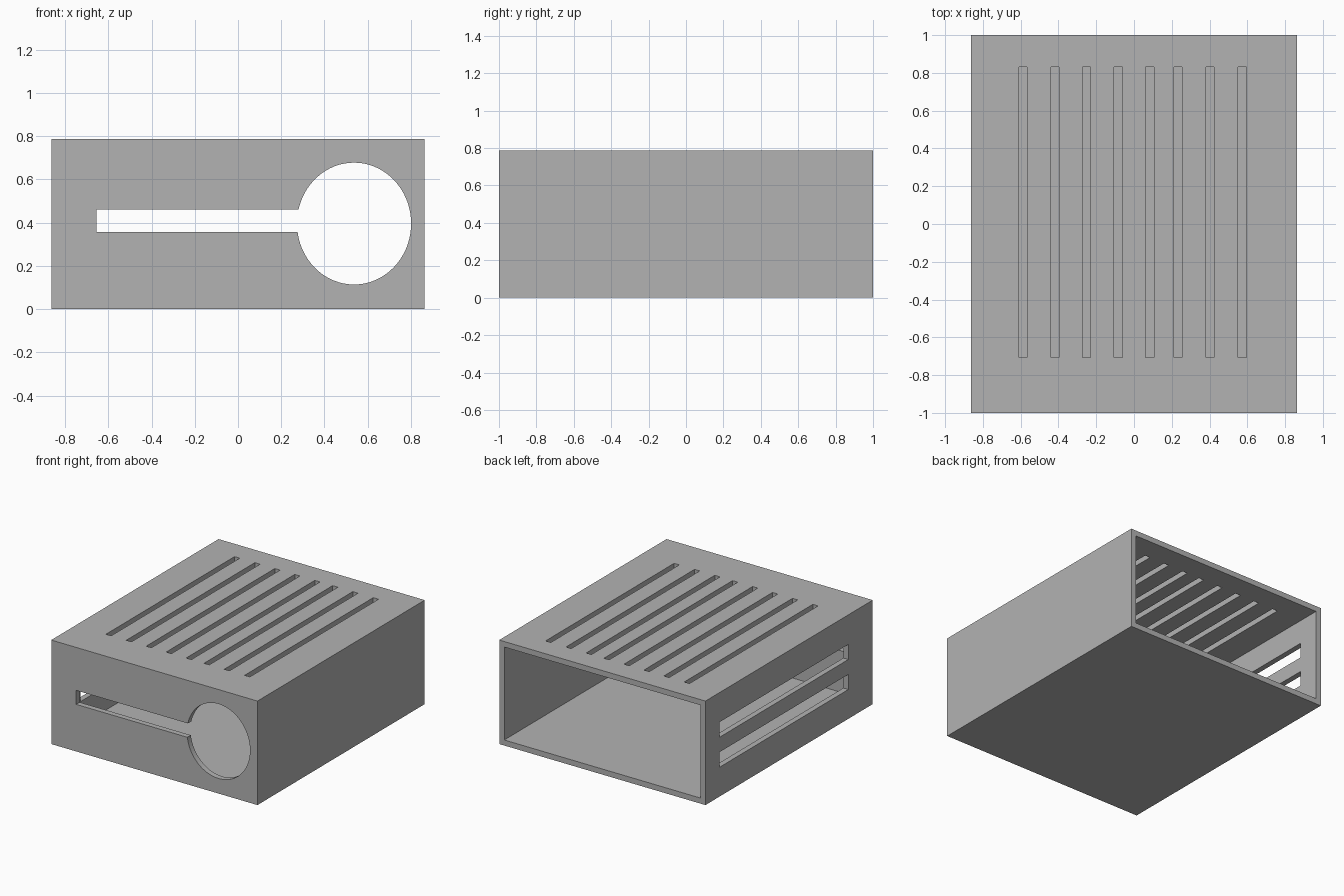
import bpy
from mathutils import Matrix, Vector
import bmesh
import math

if "Cube" in bpy.data.objects:
    bpy.data.objects.remove(bpy.data.objects["Cube"], do_unlink=True)

HALF_W, HALF_D, HEIGHT, WALL = 0.863, 1.0, 0.787, 0.042
VENT_FRONT, VENT_BACK = -0.708, 0.83

grey = bpy.data.materials.new("plain grey")
grey.use_nodes = True
grey.diffuse_color = (0.45, 0.45, 0.45, 1)
grey.node_tree.nodes["Principled BSDF"].inputs["Base Color"].default_value = grey.diffuse_color


def add_box(bm, low, high):
    low, high = Vector(low), Vector(high)
    place = Matrix.Translation((low + high) / 2) @ Matrix.Diagonal((*(high - low), 1))
    bmesh.ops.create_cube(bm, size=1, matrix=place)


def make_object(name, bm):
    mesh = bpy.data.meshes.new(name)
    bm.to_mesh(mesh)
    bm.free()
    mesh.materials.append(grey)
    obj = bpy.data.objects.new(name, mesh)
    bpy.context.collection.objects.link(obj)
    return obj


def box_object(name, *boxes):
    bm = bmesh.new()
    for low, high in boxes:
        add_box(bm, low, high)
    return make_object(name, bm)


def cut(target, cutter):
    mod = target.modifiers.new("cut", 'BOOLEAN')
    mod.operation, mod.solver, mod.object = 'DIFFERENCE', 'EXACT', cutter
    cutter.hide_render = True
    bpy.context.view_layer.objects.active = target
    bpy.ops.object.modifier_apply(modifier=mod.name)
    bpy.data.objects.remove(cutter, do_unlink=True)


# Outer casing
casing = box_object("casing", ((-HALF_W, -HALF_D, 0), (HALF_W, HALF_D, HEIGHT)))

# Hollow interior, open at the back
cut(casing, box_object("cavity", ((WALL - HALF_W, WALL - HALF_D, WALL),
                                  (HALF_W - WALL, HALF_D + 0.2, HEIGHT - WALL))))

# Long vents in the top
centres = (-0.588, -0.418, -0.251, -0.084, 0.084, 0.233, 0.402, 0.573)
cut(casing, box_object("top_vents", *[((x - 0.022, VENT_FRONT, HEIGHT - 0.1),
                                       (x + 0.022, VENT_BACK, HEIGHT + 0.1)) for x in centres]))

# Two vents in the right side
cut(casing, box_object("side_vents", *[((-HALF_W - 0.1, VENT_FRONT, z),
                                        (-HALF_W + 0.1, VENT_BACK, z + 0.114)) for z in (0.222, 0.449)]))

# Front slot running into the oval opening
cut(casing, box_object("front_slot", ((-0.655, -HALF_D - 0.1, 0.356),
                                      (0.537, -HALF_D + 0.1, 0.462))))
bm = bmesh.new()
bmesh.ops.create_cone(bm, cap_ends=True, segments=72, radius1=1, radius2=1, depth=0.2,
                      matrix=Matrix.Translation((0.537, -HALF_D, 0.396))
                      @ Matrix.Diagonal((0.264, 1, 0.282, 1))
                      @ Matrix.Rotation(math.pi / 2, 4, 'X'))
cut(casing, make_object("front_opening", bm))

# Smooth rim on the oval, crisp edges elsewhere
bpy.ops.object.select_all(action='DESELECT')
casing.select_set(True)
bpy.context.view_layer.objects.active = casing
bpy.ops.object.shade_smooth_by_angle(angle=math.radians(30))
